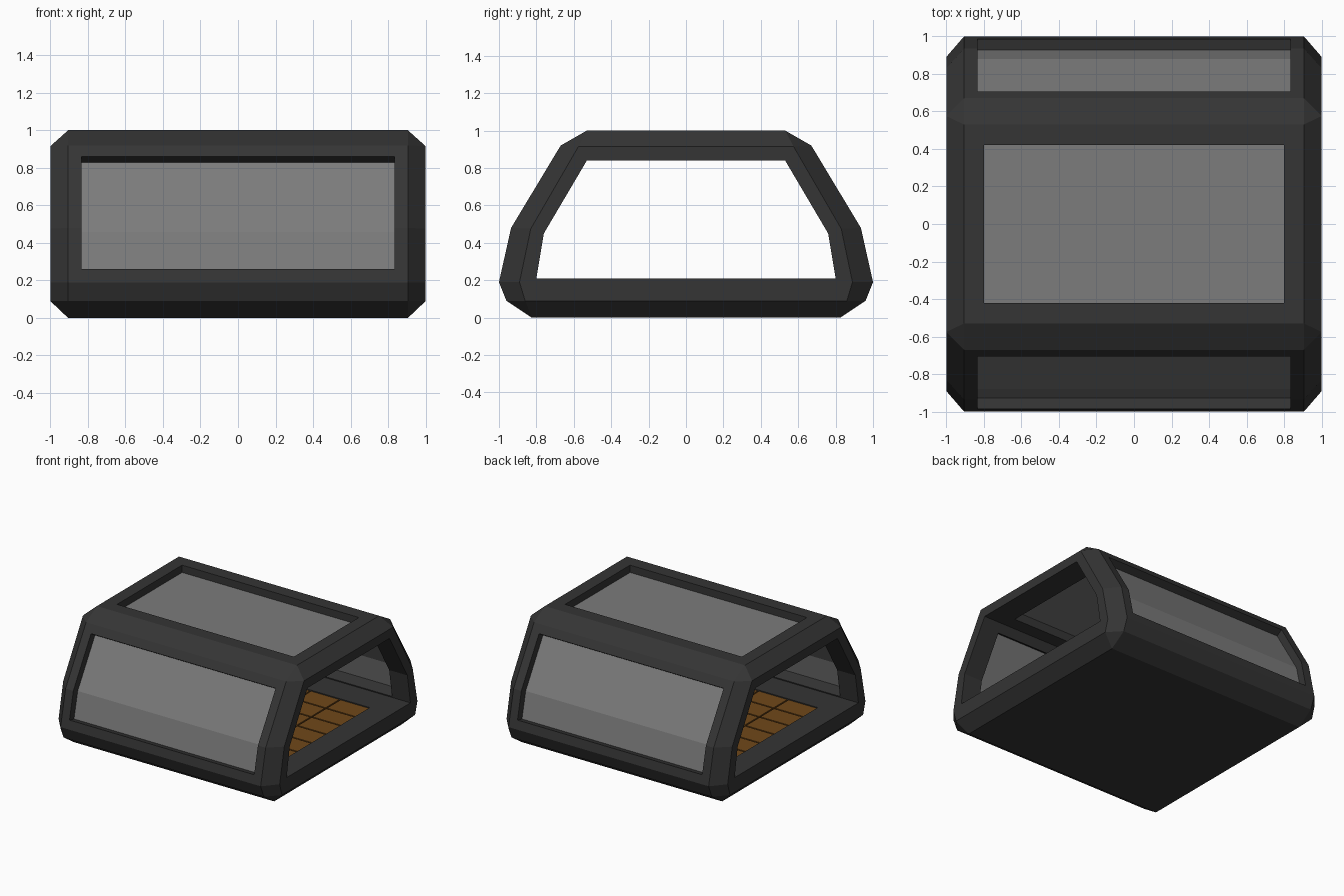
import bpy, bmesh
from mathutils import Vector

if "Cube" in bpy.data.objects:
    bpy.data.objects.remove(bpy.data.objects["Cube"])


def material(name, rgb):
    m = bpy.data.materials.new(name)
    m.diffuse_color = (*rgb, 1)
    m.use_nodes = True
    m.node_tree.nodes["Principled BSDF"].inputs["Base Color"].default_value = m.diffuse_color
    return m


DARK = material("dark_metal", (0.035, 0.035, 0.035))
GLASS = material("grey_glass", (0.2, 0.2, 0.2))
WOOD = material("brown_floor", (0.16, 0.065, 0.01))
GROOVE = material("floor_groove", (0.07, 0.028, 0.005))


def loft(name, sections, mat=None):
    """Closed solid through (x, [(y, z), ...]) sections."""
    bm = bmesh.new()
    rings = [[bm.verts.new((x, y, z)) for y, z in pts] for x, pts in sections]
    n = len(rings[0])
    for a, b in zip(rings, rings[1:]):
        for i in range(n):
            j = (i + 1) % n
            bm.faces.new((a[i], a[j], b[j], b[i]))
    bm.faces.new(rings[0])
    bm.faces.new(rings[-1])
    bmesh.ops.remove_doubles(bm, verts=bm.verts, dist=1e-4)
    bmesh.ops.recalc_face_normals(bm, faces=bm.faces)
    me = bpy.data.meshes.new(name)
    bm.to_mesh(me)
    bm.free()
    ob = bpy.data.objects.new(name, me)
    bpy.context.collection.objects.link(ob)
    if mat:
        me.materials.append(mat)
    return ob


def prism(name, half_x, pts, mat=None):
    return loft(name, [(-half_x, pts), (half_x, pts)], mat)


def box(name, half_x, half_y, z0, z1, mat=None):
    return prism(name, half_x, [(-half_y, z0), (half_y, z0), (half_y, z1), (-half_y, z1)], mat)


def mirrored(half):
    return half + [(-y, z) for y, z in reversed(half)]


def cut(target, cutter):
    cutter.hide_render = True
    mod = target.modifiers.new("cut", 'BOOLEAN')
    mod.operation, mod.solver, mod.object = 'DIFFERENCE', 'EXACT', cutter
    bpy.context.view_layer.objects.active = target
    bpy.ops.object.modifier_apply(modifier=mod.name)
    bpy.data.objects.remove(cutter)


# Shell: faceted hull section, tapering to a chamfered face at each end
mid = mirrored([(.825, 0), (.96, .09), (1, .19), (.935, .48), (.67, .92), (.53, 1)])
end = mirrored([(.86, .09), (.86, .09), (.89, .19), (.83, .475), (.575, .915), (.575, .915)])
shell = loft("module_shell", [(-1, end), (-.905, mid), (.905, mid), (1, end)], DARK)

# Open passage through both ends
cut(shell, prism("passage_cutter", 1.2, mirrored([(.80, .21), (.76, .45), (.53, .84)])))

# Side window band, following the two slanted faces at a given depth
BAND = [Vector((.706, .86)), Vector((.935, .48)), Vector((.985, .26))]
NORMALS = [Vector((.853, .523)), Vector((.943, .373)), Vector((.977, .215))]


def band(outer, inner, side):
    o = [p + n * outer for p, n in zip(BAND, NORMALS)]
    i = [p + n * inner for p, n in zip(BAND, NORMALS)]
    return [(side * v.x, v.y) for v in o + i[::-1]]


for side, label in ((-1, "front"), (1, "back")):
    cut(shell, prism(label + "_cutter", .835, band(.1, -.23, side)))
    prism(label + "_window", .835, band(-.06, -.085, side), GLASS)

# Roof window
cut(shell, box("roof_cutter", .80, .42, .7, 1.1))
box("roof_window", .80, .42, .91, .94, GLASS)

# Floor bed with raised tiles
FX, FY, NX, NY, GAP = .80, .56, 6, 6, .012
cut(shell, box("floor_cutter", FX, FY, .16, .3))
box("floor_bed", FX, FY, .155, .185, GROOVE)
bm = bmesh.new()
tx, ty = 2 * FX / NX, 2 * FY / NY
for i in range(NX):
    for j in range(NY):
        made = bmesh.ops.create_cube(bm, size=1)["verts"]
        bmesh.ops.scale(bm, vec=(tx - GAP, ty - GAP, .03), verts=made)
        bmesh.ops.translate(bm, vec=(-FX + (i + .5) * tx, -FY + (j + .5) * ty, .19), verts=made)
me = bpy.data.meshes.new("floor_tiles")
bm.to_mesh(me)
bm.free()
me.materials.append(WOOD)
bpy.context.collection.objects.link(bpy.data.objects.new("floor_tiles", me))
